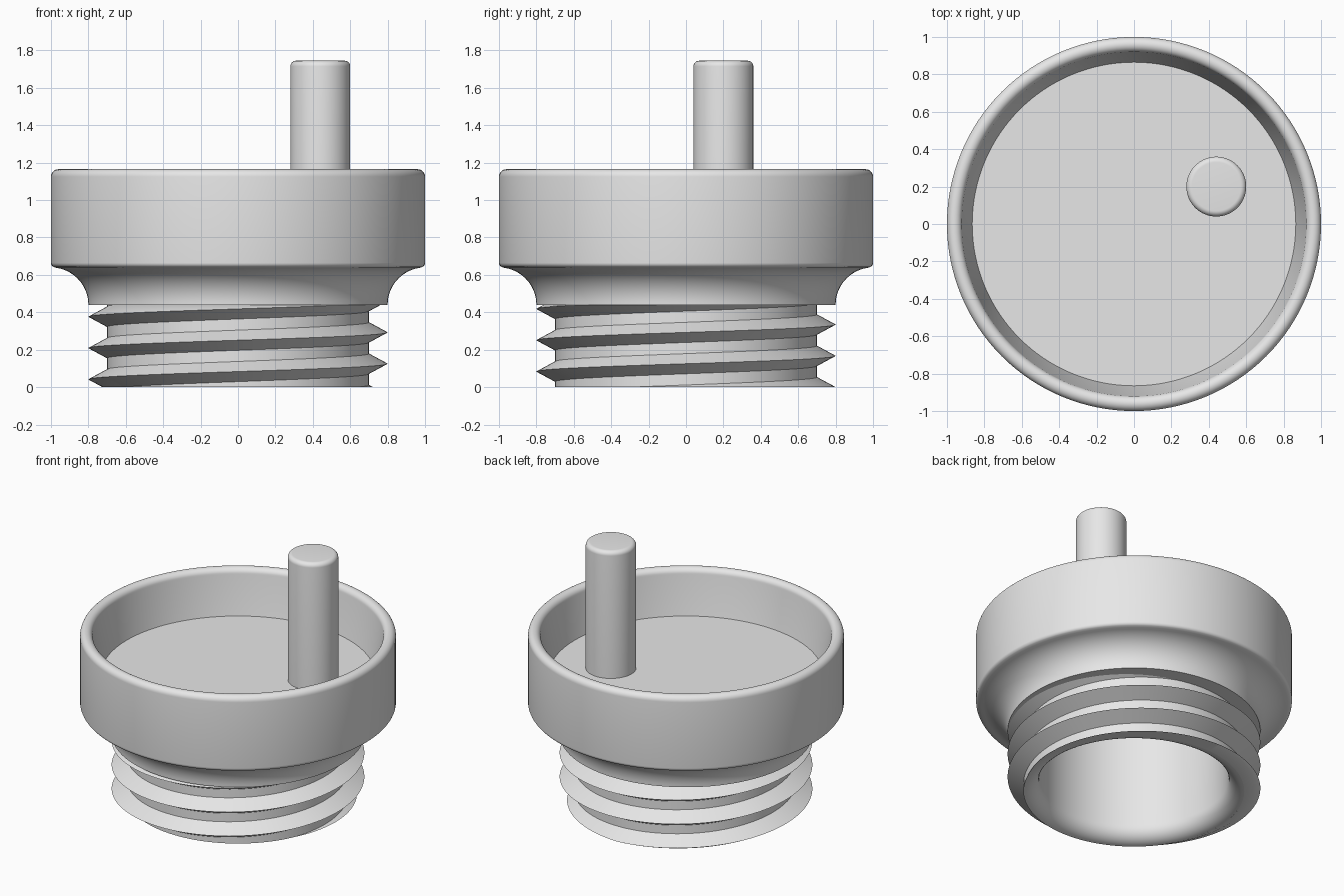
import bpy, bmesh
from math import sin, cos, pi, radians

cube = bpy.data.objects.get("Cube")
if cube:
    bpy.data.objects.remove(cube, do_unlink=True)

grey = bpy.data.materials.new("light_grey")
grey.use_nodes = True
grey.diffuse_color = (0.8, 0.8, 0.8, 1)
grey.node_tree.nodes["Principled BSDF"].inputs["Base Color"].default_value = (0.8, 0.8, 0.8, 1)


def finish(name, bm):
    """Turn a bmesh into a smooth shaded object with sharp edges kept."""
    bmesh.ops.remove_doubles(bm, verts=bm.verts, dist=1e-5)
    bmesh.ops.recalc_face_normals(bm, faces=bm.faces)
    mesh = bpy.data.meshes.new(name)
    bm.to_mesh(mesh)
    bm.free()
    mesh.materials.append(grey)
    obj = bpy.data.objects.new(name, mesh)
    bpy.context.collection.objects.link(obj)
    bpy.ops.object.select_all(action='DESELECT')
    obj.select_set(True)
    bpy.context.view_layer.objects.active = obj
    bpy.ops.object.shade_smooth_by_angle(angle=radians(30))
    return obj


def arc(r, z, radius, start, end, steps=8):
    """Profile points on an arc, angles in degrees."""
    angles = [radians(start + (end - start) * i / steps) for i in range(steps + 1)]
    return [(r + radius * cos(a), z + radius * sin(a)) for a in angles]


def lathe(name, profile, segments=128):
    """Spin an (r, z) profile around the z axis."""
    bm = bmesh.new()
    verts = [bm.verts.new((r, 0, z)) for r, z in profile]
    edges = [bm.edges.new(pair) for pair in zip(verts, verts[1:])]
    bmesh.ops.spin(bm, geom=verts + edges, cent=(0, 0, 0), axis=(0, 0, 1),
                   angle=2 * pi, steps=segments, use_duplicate=False)
    return finish(name, bm)


# Hollow stopper body: cavity, lip, core, flared collar, cup and cup floor
COLLAR_Z = 0.44
body = [(0, 0.75), (0.6, 0.75)]
body += arc(0.7, 0.1, 0.1, 180, 270)
body += [(0.7, COLLAR_Z)]
body += arc(1.0, COLLAR_Z, 0.2, 180, 98, 14)
body += arc(0.975, 0.665, 0.025, -60, 0, 5)
body += arc(0.96, 1.125, 0.04, 0, 180, 14)
body += [(0.865, 0.86), (0, 0.86)]
lathe("stopper_body", body)

# Screw thread: triangular ridge swept along a helix, trimmed flat at both ends
PITCH, STEPS, TURNS = 0.1675, 128, 5
bm = bmesh.new()
rings = []
for i in range(STEPS * TURNS + 1):
    a = 2 * pi * i / STEPS
    z = 0.125 - 2 * PITCH + PITCH * i / STEPS
    rings.append([bm.verts.new((r * cos(a), r * sin(a), z + dz))
                  for r, dz in ((0.698, -0.055), (0.8, 0), (0.698, 0.055))])
for low, high in zip(rings, rings[1:]):
    for j in range(3):
        k = (j + 1) % 3
        bm.faces.new((low[j], low[k], high[k], high[j]))
for height, direction in ((0, -1), (COLLAR_Z, 1)):
    cut = bmesh.ops.bisect_plane(bm, geom=bm.verts[:] + bm.edges[:] + bm.faces[:],
                                 plane_co=(0, 0, height), plane_no=(0, 0, direction),
                                 clear_outer=True)
    rim = [e for e in cut["geom_cut"] if isinstance(e, bmesh.types.BMEdge)]
    bmesh.ops.triangle_fill(bm, edges=rim, use_beauty=True)
finish("screw_thread", bm)

# Off-centre round handle pin standing on the cup floor
pin = lathe("handle_pin", [(0, 0.85), (0.16, 0.85)] + arc(0.13, 1.715, 0.03, 0, 90) + [(0, 1.745)], 64)
pin.location = (0.44, 0.2, 0)
